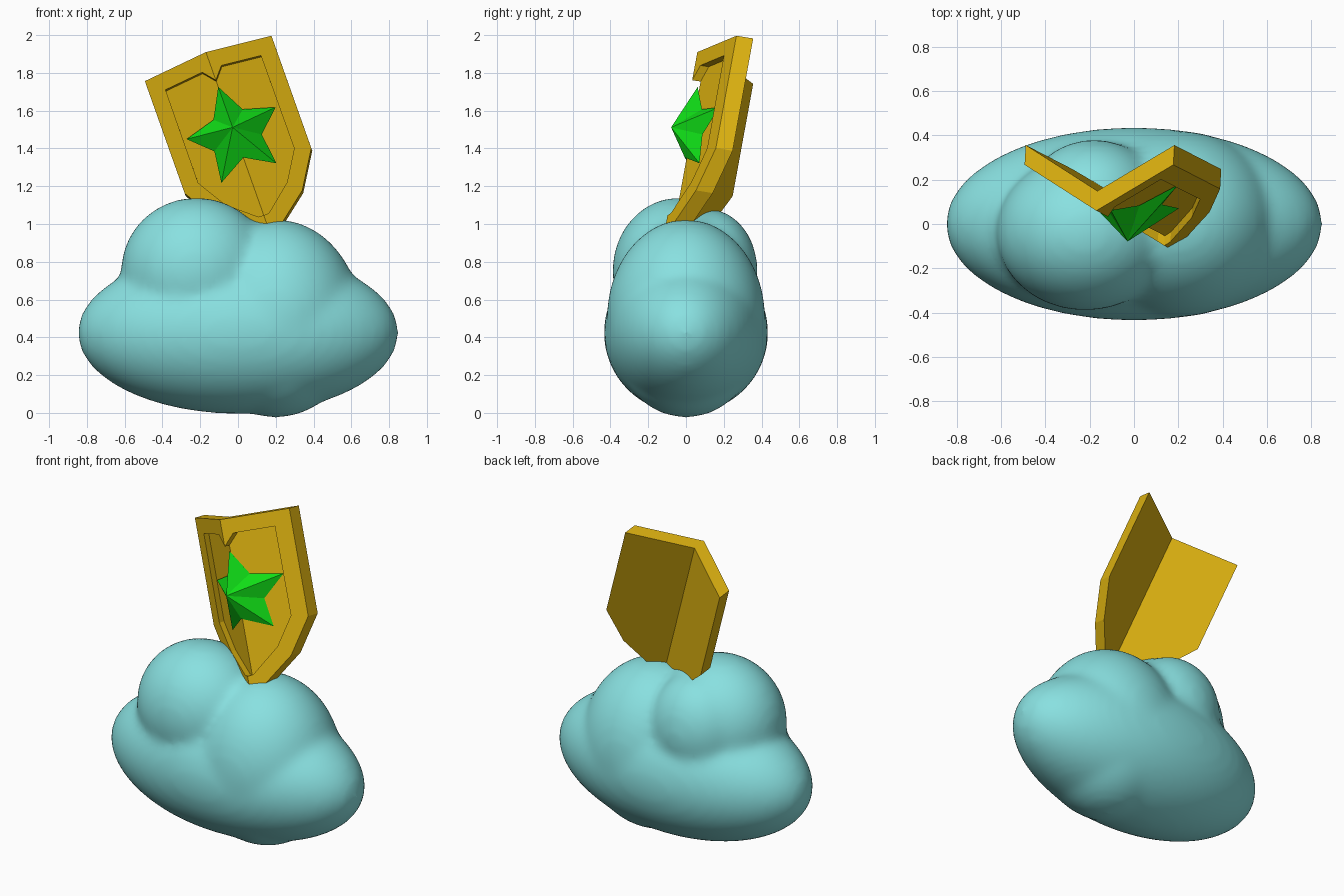
import bpy, bmesh
from math import sin, cos, radians
from mathutils import Matrix, Vector

if "Cube" in bpy.data.objects:
    bpy.data.objects.remove(bpy.data.objects["Cube"])


def material(name, rgb):
    m = bpy.data.materials.new(name)
    m.use_nodes = True
    m.diffuse_color = (*rgb, 1)
    m.node_tree.nodes["Principled BSDF"].inputs["Base Color"].default_value = (*rgb, 1)
    return m


def make_object(name, bm, mat):
    bmesh.ops.remove_doubles(bm, verts=bm.verts, dist=0.0005)
    bmesh.ops.recalc_face_normals(bm, faces=bm.faces)
    mesh = bpy.data.meshes.new(name)
    bm.to_mesh(mesh)
    bm.free()
    mesh.materials.append(mat)
    ob = bpy.data.objects.new(name, mesh)
    bpy.context.collection.objects.link(ob)
    return ob


teal = material("pale teal", (0.25, 0.75, 0.75))
gold = material("gold", (0.70, 0.43, 0.005))
green = material("bright green", (0.005, 0.72, 0.008))

# Cloud: overlapping ellipsoids fused into one soft body
lobes = [  # centre, radii
    ((0, 0, 0.425), (0.85, 0.435, 0.43)),
    ((-0.22, -0.04, 0.75), (0.40, 0.35, 0.39)),
    ((-0.18, 0.12, 0.75), (0.30, 0.26, 0.33)),
    ((0.20, 0, 0.50), (0.45, 0.42, 0.525)),
]
bm = bmesh.new()
for centre, radii in lobes:
    place = Matrix.Translation(centre) @ Matrix.Diagonal((*radii, 1))
    bmesh.ops.create_icosphere(bm, subdivisions=5, radius=1, matrix=place)
cloud = make_object("cloud", bm, teal)
fuse = cloud.modifiers.new("fuse", 'REMESH')
fuse.mode = 'VOXEL'
fuse.voxel_size = 0.025
fuse.use_smooth_shade = True
soften = cloud.modifiers.new("soften", 'SMOOTH')
soften.factor = 0.5
soften.iterations = 16

# Local frame of the folded badge: across, along the ridge, towards the back
across = Vector((0.94, 0, 0.337)).normalized()
along = Vector((-0.33, 0.17, 0.93)).normalized()
back = along.cross(across).normalized()
ridge_top = Vector((-0.17, 0.06, 1.91))
FOLD = 0.59


def point(u, v, depth=0):
    return ridge_top + across * u + along * v + back * (depth + FOLD * abs(u))


# Shield: half outlines mirrored over the ridge, with a sunken panel
outer = [(0, 0), (0.054, 0), (0.356, 0), (0.356, -0.64), (0.236, -0.85), (0.07, -1), (0, -1)]
inner = [(0, -0.16), (0.054, -0.09), (0.268, -0.09), (0.27, -0.62), (0.175, -0.787),
         (0.03, -0.925), (0, -0.93)]
THICK, SUNK = 0.09, 0.045
bm = bmesh.new()
for side in (1, -1):
    def ring(outline, depth):
        return [bm.verts.new(point(side * u, v, depth)) for u, v in outline]

    rings = [ring(outer, THICK), ring(outer, 0), ring(inner, 0), ring(inner, SUNK)]
    for a, b in zip(rings, rings[1:]):
        for i in range(len(outer) - 1):
            bm.faces.new((a[i], a[i + 1], b[i + 1], b[i]))
    bm.faces.new(rings[0])
    bm.faces.new(rings[-1])
make_object("shield", bm, gold)

# Star: five-pointed faceted pyramid, bent along the same ridge
bm = bmesh.new()
rim = []
for i in range(10):
    r = 0.14 if i % 2 else 0.263
    angle = radians(90 + 36 * i)
    rim.append(bm.verts.new(point(r * cos(angle), r * sin(angle) - 0.455, 0.035)))
apex = bm.verts.new(point(0, -0.44, -0.065))
base = bm.verts.new(point(0, -0.455, 0.06))
for i in range(10):
    for tip in (apex, base):
        bm.faces.new((rim[i], rim[(i + 1) % 10], tip))
make_object("star", bm, green)
